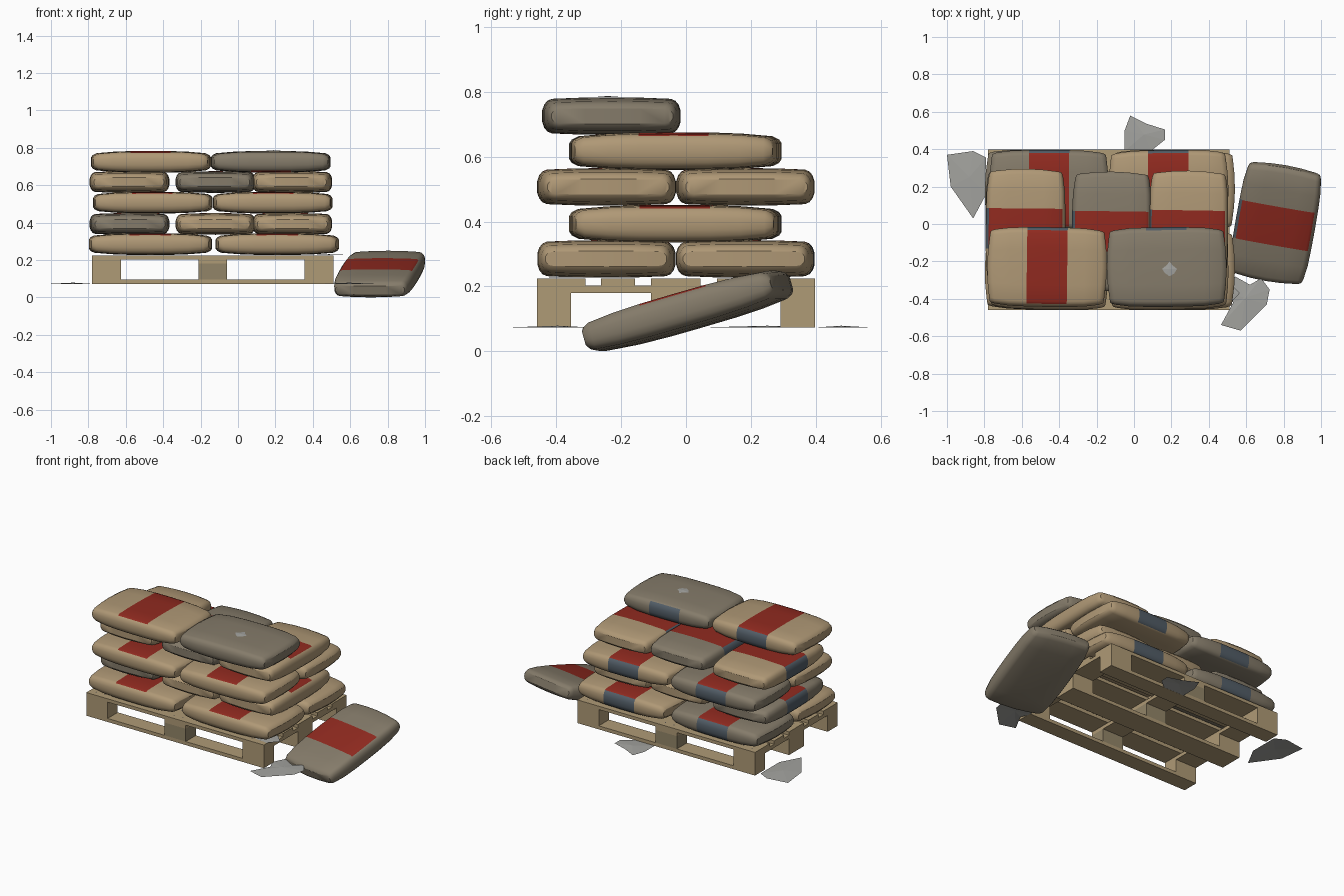
import bpy, bmesh, math, random
from mathutils import Matrix, Vector

if "Cube" in bpy.data.objects:
    bpy.data.objects.remove(bpy.data.objects["Cube"])

random.seed(4)


def mat(name, rgb):
    m = bpy.data.materials.new(name)
    m.diffuse_color = (*rgb, 1)
    m.use_nodes = True
    m.node_tree.nodes["Principled BSDF"].inputs["Base Color"].default_value = m.diffuse_color
    return m


TAN = mat("tan paper", (0.43, 0.315, 0.18))
GREY = mat("grey paper", (0.235, 0.2, 0.145))
RED = mat("red band", (0.28, 0.023, 0.014))
BLUE = mat("slate label", (0.085, 0.11, 0.135))
WOOD = mat("pale wood", (0.43, 0.325, 0.18))
OLDWOOD = mat("weathered wood", (0.29, 0.235, 0.14))
SCRAP = mat("light scrap", (0.37, 0.37, 0.35))
NAIL = mat("dark nail", (0.1, 0.09, 0.08))


def make(name, bm, mats, smooth=False):
    bmesh.ops.recalc_face_normals(bm, faces=bm.faces)
    me = bpy.data.meshes.new(name)
    bm.to_mesh(me)
    bm.free()
    for m in mats:
        me.materials.append(m)
    ob = bpy.data.objects.new(name, me)
    bpy.context.collection.objects.link(ob)
    if smooth:
        bpy.ops.object.select_all(action='DESELECT')
        ob.select_set(True)
        bpy.context.view_layer.objects.active = ob
        bpy.ops.object.shade_smooth_by_angle(angle=math.radians(32))
    return ob


def box(name, x0, x1, y0, y1, z0, z1, m):
    bm = bmesh.new()
    bmesh.ops.create_cube(bm, size=1)
    for v in bm.verts:
        v.co = Vector(((x0 + x1) / 2 + v.co.x * (x1 - x0),
                       (y0 + y1) / 2 + v.co.y * (y1 - y0),
                       (z0 + z1) / 2 + v.co.z * (z1 - z0)))
    return make(name, bm, [m])


# Bag: half cross-section (u, v) and lengthwise stations (x, half width, half height)
HALF = [(1, 0.3), (0.97, 0.62), (0.925, 0.82), (0.86, 0.92), (0.45, 0.98), (0, 1)]
TOP = HALF + [(-u, v) for u, v in HALF[-2::-1]]
RING = TOP + [(u, -v) for u, v in TOP[::-1]]
ENDS = [(0.108, 0.212, 0.0575), (0.2, 0.209, 0.054), (0.292, 0.199, 0.046),
        (0.312, 0.193, 0.036), (0.32, 0.187, 0.024)]
STATIONS = [(-x, w, h) for x, w, h in ENDS[::-1]] + [(0, 0.213, 0.058)] + ENDS


def bag(name, paper, matrix, size=1.0):
    bm = bmesh.new()
    rings = []
    for x, w, h in STATIONS:
        bow = 1 if abs(x) > 0.25 else 0
        rings.append([bm.verts.new((size * (x - math.copysign(0.016, x) * bow * u * u),
                                    u * w, v * h)) for u, v in RING])
    n = len(RING)
    for a, b in zip(rings, rings[1:]):
        for i in range(n):
            j = (i + 1) % n
            bm.faces.new((a[i], a[j], b[j], b[i]))
    for r in (rings[0], rings[-1]):
        for i in range(n // 2 - 1):
            bm.faces.new((r[i], r[i + 1], r[n - 2 - i], r[n - 1 - i]))
    bmesh.ops.recalc_face_normals(bm, faces=bm.faces)
    bm.normal_update()
    # Red band over the top and slate label down one long side
    for f in bm.faces:
        if abs(f.calc_center_median().x) < 0.108 * size:
            if f.normal.z > 0.8:
                f.material_index = 1
            elif f.normal.y > 0.6:
                f.material_index = 2
    bm.transform(matrix)
    return make(name, bm, [paper, RED, BLUE], True)


def place(x, y, z, deg=0):
    return Matrix.Translation((x, y, z)) @ Matrix.Rotation(math.radians(deg), 4, 'Z')


# Stacked bags: layers of four lengthwise bags alternate with layers of three crosswise
def jitter():
    return random.uniform(-1.2, 1.2)


for z, size, xs, back_left in ((0.285, 1.03, (-0.468, 0.21), GREY), (0.507, 1.0, (-0.455, 0.185), GREY)):
    for i, x in enumerate(xs):
        bag("front_bag", TAN, place(x, -0.245, z, jitter()), size)
        bag("back_bag", back_left if i == 0 else TAN, place(x, 0.183, z, jitter()), size)
for z, papers in ((0.393, (GREY, TAN, TAN)), (0.617, (TAN, GREY, TAN))):
    for x, y, paper in zip((-0.58, -0.12, 0.29), (-0.025, -0.04, -0.035), papers):
        bag("cross_bag", paper, place(x, y, z, 90 + jitter()))
bag("top_bag", TAN, place(-0.465, -0.23, 0.725, -0.8))
bag("flipped_top_bag", GREY, place(0.175, -0.23, 0.725, 0.5) @ Matrix.Rotation(math.pi, 4, 'Y'))

# Fallen bag leaning beside the pallet
bag("fallen_bag", GREY, place(0.757, 0.005, 0.125, -10)
    @ Matrix.Rotation(math.radians(16), 4, 'X') @ Matrix.Rotation(math.pi / 2, 4, 'Z'))

# Pallet: runners, blocks, cross boards, deck boards
X0, X1 = -0.78, 0.51
COLS = ((-0.78, -0.625), (-0.212, -0.058), (0.355, 0.51))
ROWS = ((-0.46, -0.355), (-0.108, 0.045), (0.292, 0.398))
DECK = ((-0.46, -0.31), (-0.262, -0.157), (-0.108, 0.045), (0.095, 0.2), (0.245, 0.398))
for r in ROWS:
    box("runner", X0, X1, *r, 0.073, 0.096, WOOD)
    for i, c in enumerate(COLS):
        box("block", *c, *r, 0.096, 0.18, OLDWOOD if i == 1 else WOOD)
for c in COLS:
    box("cross_board", *c, -0.46, 0.398, 0.18, 0.203, WOOD)
for d in DECK:
    box("deck_board", X0, X1, *d, 0.203, 0.225, WOOD)

# Nail heads on the deck
bm = bmesh.new()
for c in COLS:
    for d in DECK:
        for fx in (0.3, 0.7):
            for fy in (0.25, 0.75):
                p = (c[0] + fx * (c[1] - c[0]), d[0] + fy * (d[1] - d[0]), 0.226)
                bmesh.ops.create_circle(bm, cap_ends=True, segments=6, radius=0.005,
                                        matrix=Matrix.Translation(p))
make("nails", bm, [NAIL])


# Torn scraps lying flat, with a slightly raised centre
def scrap(name, pts, z, rise=0.006):
    bm = bmesh.new()
    vs = [bm.verts.new((x, y, z)) for x, y in pts]
    cx = sum(p[0] for p in pts) / len(pts)
    cy = sum(p[1] for p in pts) / len(pts)
    top = bm.verts.new((cx, cy, z + rise))
    for a, b in zip(vs, vs[1:] + vs[:1]):
        bm.faces.new((a, b, top))
    make(name, bm, [SCRAP])


scrap("left_scrap", [(-1, 0.37), (-0.86, 0.39), (-0.79, 0.355), (-0.79, 0.16),
                     (-0.86, 0.03), (-0.98, 0.2)], 0.073)
scrap("back_scrap", [(-0.02, 0.58), (0.07, 0.535), (0.165, 0.505), (0.165, 0.45),
                     (0.09, 0.39), (-0.05, 0.39), (-0.05, 0.5)], 0.073)
scrap("front_scrap", [(0.465, -0.54), (0.57, -0.57), (0.71, -0.43), (0.725, -0.35),
                      (0.68, -0.29), (0.62, -0.325), (0.54, -0.28), (0.5, -0.36), (0.53, -0.42)], 0.073)
scrap("deck_scrap", [(0.42, -0.42), (0.51, -0.43), (0.565, -0.37), (0.51, -0.31), (0.43, -0.33)], 0.228, 0.003)
scrap("bag_patch", [(0.15, -0.24), (0.175, -0.22), (0.19, -0.2), (0.205, -0.22), (0.23, -0.24),
                    (0.215, -0.265), (0.19, -0.28), (0.165, -0.262)], 0.784, 0.003)
